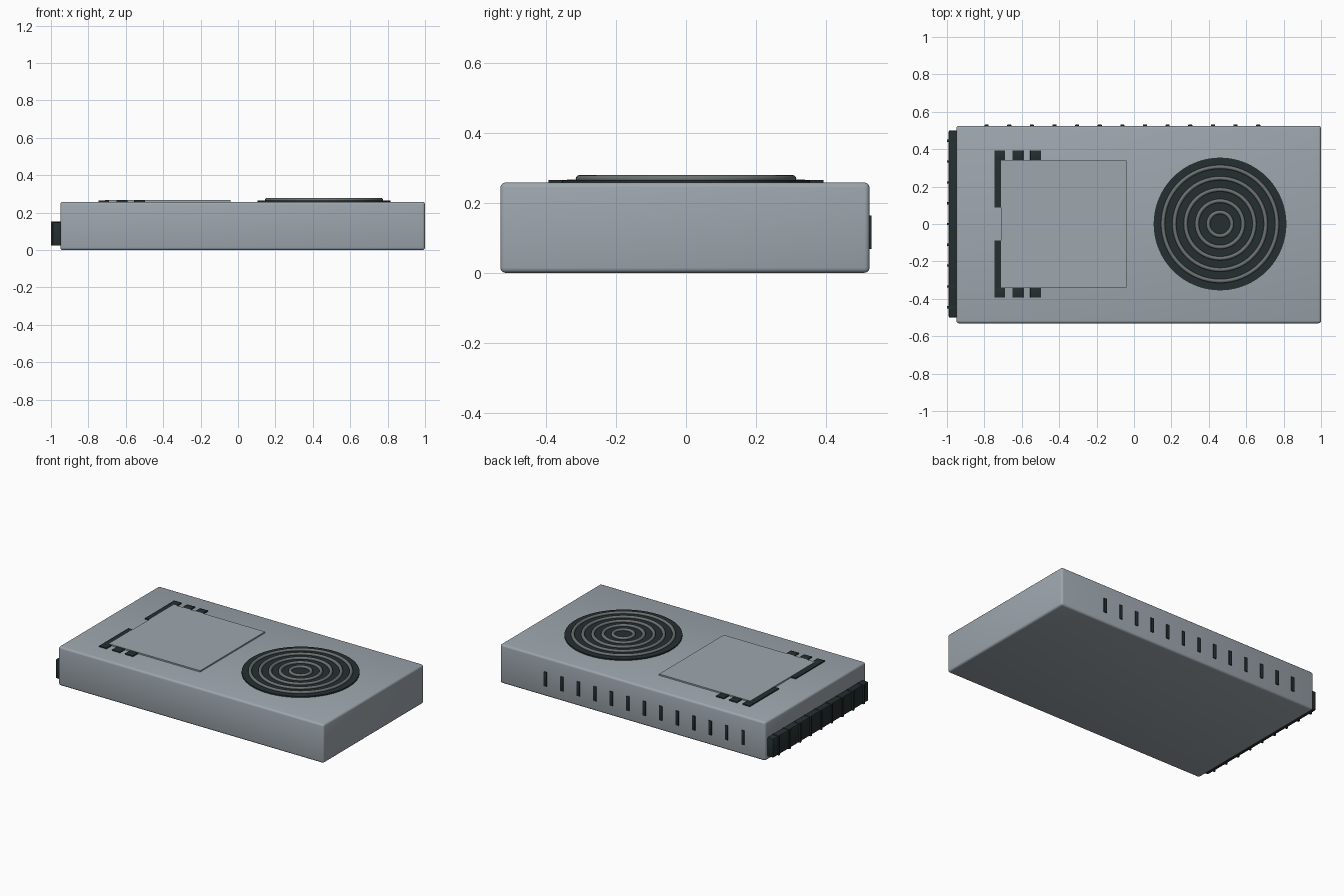
import bpy
import math

if "Cube" in bpy.data.objects:
    bpy.data.objects.remove(bpy.data.objects["Cube"], do_unlink=True)


def material(name, rgb):
    m = bpy.data.materials.new(name)
    m.use_nodes = True
    m.diffuse_color = (*rgb, 1)
    m.node_tree.nodes["Principled BSDF"].inputs["Base Color"].default_value = (*rgb, 1)
    return m


CASE = material("case_grey", (0.34, 0.385, 0.425))
DARK = material("dark_plastic", (0.018, 0.028, 0.030))
RING = material("grille_grey", (0.15, 0.165, 0.165))


def finish(ob, name, mat):
    ob.name = ob.data.name = name
    ob.data.materials.append(mat)
    bpy.ops.object.shade_smooth_by_angle(angle=math.radians(35))
    return ob


def box(name, lo, hi, mat, bevel=0.0, segments=2):
    """Box between two corners, with optional rounded edges."""
    bpy.ops.mesh.primitive_cube_add(size=1, location=[(a + b) / 2 for a, b in zip(lo, hi)])
    ob = bpy.context.object
    ob.scale = [b - a for a, b in zip(lo, hi)]
    bpy.ops.object.transform_apply(location=False, rotation=False, scale=True)
    if bevel:
        mod = ob.modifiers.new("rounded_edges", "BEVEL")
        mod.width, mod.segments = bevel, segments
        bpy.ops.object.modifier_apply(modifier=mod.name)
    return finish(ob, name, mat)


TOP = 0.258

# Main case
box("case", (-0.95, -0.531, 0), (1.0, 0.525, TOP), CASE, 0.014, 3)

# Raised access panel
box("access_panel", (-0.71, -0.34, TOP - 0.005), (-0.04, 0.34, 0.267), CASE)

# Dark clips framing the panel, mirrored front to back
for side, s in (("back", 1), ("front", -1)):
    ys = sorted((s * 0.087, s * 0.394))
    box(f"panel_strip_{side}", (-0.745, ys[0], TOP - 0.005), (-0.711, ys[1], 0.265), DARK)
    ys = sorted((s * 0.341, s * 0.394))
    for i, (x0, x1) in enumerate(((-0.744, -0.69), (-0.65, -0.592), (-0.555, -0.496))):
        box(f"panel_tab_{side}_{i + 1}", (x0, ys[0], TOP - 0.005), (x1, ys[1], 0.266), DARK, 0.002)

# Round speaker grille: dark disc with concentric rings
FAN_X = 0.46
bpy.ops.mesh.primitive_cylinder_add(vertices=64, radius=0.355, depth=0.012,
                                    location=(FAN_X, 0, 0.260))
finish(bpy.context.object, "grille_disc", DARK)
for i in range(5):
    bpy.ops.mesh.primitive_torus_add(major_radius=0.063 + 0.0605 * i, minor_radius=0.0105,
                                     major_segments=64, minor_segments=12,
                                     location=(FAN_X, 0, 0.269))
    finish(bpy.context.object, f"grille_ring_{i + 1}", RING)

# Vent slots along the back
for i in range(13):
    x = -0.788 + 0.121 * i
    box(f"vent_slot_{i + 1}", (x - 0.011, 0.515, 0.068), (x + 0.011, 0.531, 0.164), DARK, 0.002)

# Ribbed connector on the right end
box("connector", (-0.991, -0.5, 0.024), (-0.94, 0.5, 0.15), DARK, 0.006)
for i in range(9):
    y = -0.445 + 0.11125 * i
    box(f"connector_rib_{i + 1}", (-1.0, y - 0.006, 0.024), (-0.95, y + 0.006, 0.152), DARK)
